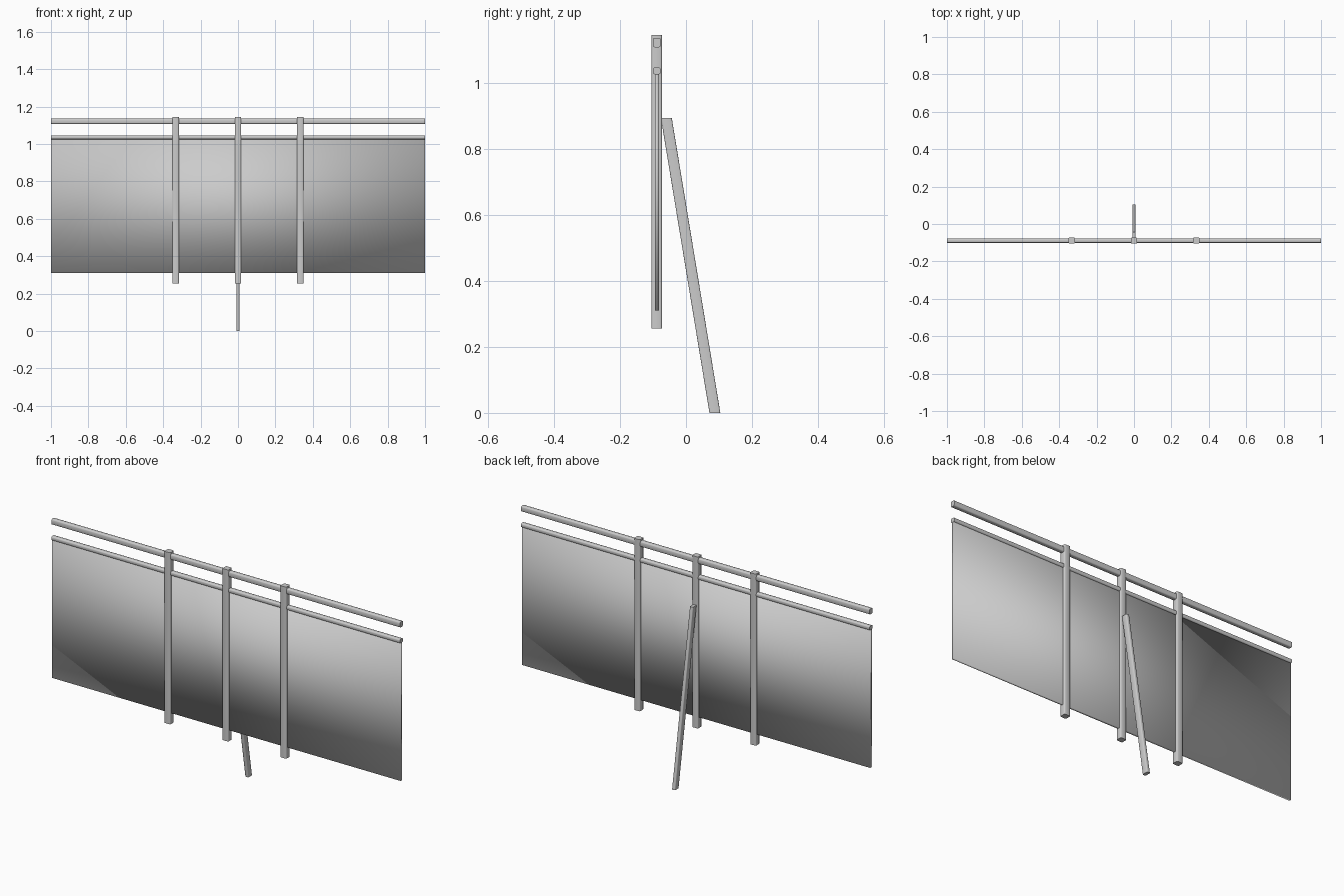
import bpy, bmesh, math
from mathutils import Vector

if "Cube" in bpy.data.objects:
    bpy.data.objects.remove(bpy.data.objects["Cube"])

Y = -0.0885  # plane of the barrier


def box(name, lo, hi, chamfer_axis=None, chamfer=0.0, shear=None):
    """Box between two corners, long edges chamfered, optionally sheared in y."""
    bm = bmesh.new()
    bmesh.ops.create_cube(bm, size=1)
    lo, hi = Vector(lo), Vector(hi)
    for v in bm.verts:
        v.co = Vector([lo[i] + (v.co[i] + 0.5) * (hi[i] - lo[i]) for i in range(3)])
    if chamfer_axis is not None:
        along = [e for e in bm.edges
                 if abs((e.verts[0].co - e.verts[1].co)[chamfer_axis]) > 1e-5]
        bmesh.ops.bevel(bm, geom=along, offset=chamfer, segments=2,
                        profile=0.5, affect='EDGES')
    if shear is not None:
        for v in bm.verts:
            v.co.y += shear * v.co.z
    bmesh.ops.recalc_face_normals(bm, faces=bm.faces)
    mesh = bpy.data.meshes.new(name)
    bm.to_mesh(mesh)
    bm.free()
    obj = bpy.data.objects.new(name, mesh)
    bpy.context.collection.objects.link(obj)
    bpy.ops.object.select_all(action='DESELECT')
    obj.select_set(True)
    bpy.context.view_layer.objects.active = obj
    if chamfer_axis is None:
        bpy.ops.object.shade_smooth()
    else:
        bpy.ops.object.shade_smooth_by_angle(angle=math.radians(50))
    return obj


# Three upright posts
for i, x in enumerate((-0.333, 0.0, 0.333)):
    box(f"post_{i + 1}", (x - 0.017, Y - 0.016, 0.255), (x + 0.017, Y + 0.016, 1.145), 2, 0.005)

# Hand rail and the rail capping the panel
box("top_rail", (-1, Y - 0.012, 1.107), (1, Y + 0.012, 1.136), 0, 0.006)
box("panel_rail", (-1, Y - 0.012, 1.025), (1, Y + 0.012, 1.046), 0, 0.006)

# Thin panel, softly shaded
box("panel", (-1, Y - 0.006, 0.31), (1, Y + 0.006, 1.028))

# Leaning rear brace, cut level at both ends
box("rear_brace", (-0.009, 0.071, 0.0), (0.009, 0.104, 0.893), 2, 0.004,
    shear=-(0.071 + 0.076) / 0.893)
